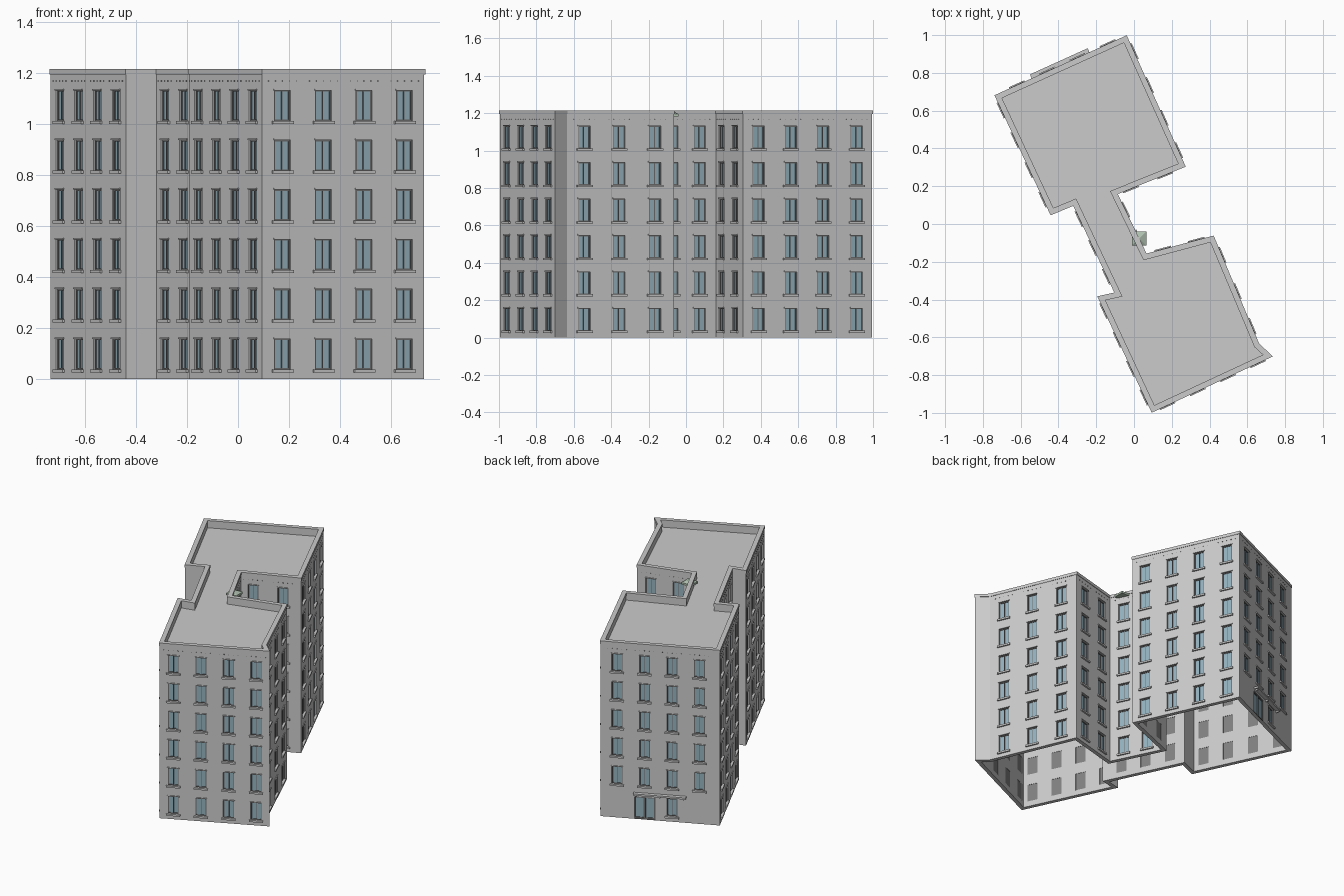
import bpy, bmesh
from mathutils import Vector

if "Cube" in bpy.data.objects:
    bpy.data.objects.remove(bpy.data.objects["Cube"])

H, T, ROOF = 1.215, 0.026, 1.165          # wall top, wall thickness, roof level
WW, Z0, WH, PITCH = 0.07, 0.037, 0.12, 0.195

# footprint corner (counter-clockwise) + window positions along the wall that starts there
PLAN = [
    ((-0.04, 0.995), (.14, .37, .60, .83)),    # entrance wall
    ((-0.735, 0.68), (.12, .37, .62, .87)),
    ((-0.44, 0.05), ()),
    ((-0.32, 0.10), (.15, .48, .81)),
    ((-0.10, -0.365), ()),
    ((-0.19, -0.385), (.12, .37, .62, .87)),
    ((0.095, -0.995), (.125, .378, .63, .88)),
    ((0.73, -0.70), ()),
    ((0.66, -0.635), (.16, .487, .823)),
    ((0.42, -0.065), (.25, .75)),
    ((0.065, -0.16), (.27, .73)),
    ((-0.09, 0.16), (.20, .70)),
    ((0.27, 0.305), (.12, .37, .62, .88)),
]
P = [Vector(p) for p, _ in PLAN]
N = len(P)


def edge(i):
    """start, direction, outward normal, length of wall i"""
    a, b = P[i % N], P[(i + 1) % N]
    d = (b - a).normalized()
    return a, d, Vector((d.y, -d.x)), (b - a).length


def offset(dist):
    """footprint moved outwards by dist, mitred"""
    out = []
    for i in range(N):
        n1, n2 = edge(i - 1)[2], edge(i)[2]
        out.append(P[i] + (n1 + n2) * dist / (1 + n1.dot(n2)))
    return out


def material(name, col):
    m = bpy.data.materials.new(name)
    m.diffuse_color = (*col, 1)
    m.use_nodes = True
    m.node_tree.nodes["Principled BSDF"].inputs["Base Color"].default_value = m.diffuse_color
    return m


def finish(bm, name, mat=None):
    bmesh.ops.remove_doubles(bm, verts=bm.verts, dist=1e-5)
    me = bpy.data.meshes.new(name)
    bm.to_mesh(me)
    bm.free()
    ob = bpy.data.objects.new(name, me)
    bpy.context.collection.objects.link(ob)
    if mat:
        me.materials.append(mat)
    return ob


def quad(bm, *pts):
    bm.faces.new([bm.verts.new(p) for p in pts])


def at(i, u, dep, z):
    """point on wall i: u along it, dep outwards from its face"""
    a, d, n, _ = edge(i)
    p = a + d * u + n * dep
    return Vector((p.x, p.y, z))


def box(bm, i, u0, u1, d0, d1, z0, z1):
    v = [bm.verts.new(at(i, u, d, z)) for z in (z0, z1)
         for u, d in ((u0, d1), (u1, d1), (u1, d0), (u0, d0))]
    for f in ((3, 2, 1, 0), (4, 5, 6, 7), (0, 1, 5, 4), (1, 2, 6, 5), (2, 3, 7, 6), (3, 0, 4, 7)):
        bm.faces.new([v[k] for k in f])


def prism(bm, pts, z0, z1):
    lo = [bm.verts.new((p.x, p.y, z0)) for p in pts]
    hi = [bm.verts.new((p.x, p.y, z1)) for p in pts]
    bm.faces.new(lo[::-1])
    bm.faces.new(hi)
    for k in range(len(pts)):
        j = (k + 1) % len(pts)
        bm.faces.new((lo[k], lo[j], hi[j], hi[k]))


def ring(bm, inner, outer, z0, z1, sides=True):
    for k in range(N):
        j = (k + 1) % N
        a, b, c, d = inner[k], inner[j], outer[j], outer[k]
        quad(bm, *[(p.x, p.y, z1) for p in (d, c, b, a)])
        quad(bm, *[(p.x, p.y, z0) for p in (a, b, c, d)])
        if sides:
            quad(bm, (d.x, d.y, z0), (c.x, c.y, z0), (c.x, c.y, z1), (d.x, d.y, z1))
            quad(bm, (b.x, b.y, z0), (a.x, a.y, z0), (a.x, a.y, z1), (b.x, b.y, z1))


walls, frames, glass, blinds, sills, studs, door = [bmesh.new() for _ in range(7)]
inner = offset(-T)
DOOR = (0.28, 0.46, 0.155)

for i, (_, cols) in enumerate(PLAN):
    a, d, n, L = edge(i)
    holes = []
    for c in cols:
        for r in range(6):
            if i == 0 and r == 0 and c != .60:      # ground floor by the entrance
                continue
            z = Z0 + r * PITCH
            u0, u1, z1 = c * L - WW / 2, c * L + WW / 2, z + WH
            holes.append((u0, u1, z, z1))
            # sill, lintel, frame, panes and blind
            box(sills, i, u0 - .010, u1 + .010, -.012, .010, z - .012, z)
            box(sills, i, u0 - .004, u1 + .004, -.006, .005, z1, z1 + .006)
            for x0, x1 in ((u0, u0 + .006), (u1 - .006, u1), (c * L - .002, c * L + .002)):
                box(frames, i, x0, x1, -.018, -.006, z, z1)
            for y0, y1 in ((z, z + .005), (z1 - .005, z1)):
                box(frames, i, u0 + .006, u1 - .006, -.018, -.006, y0, y1)
            box(glass, i, u0 + .006, u1 - .006, -.013, -.010, z + .005, z1 - .005)
            box(blinds, i, u0, u1, -.024, -.020, z, z1)
        # small studs below the parapet
        for k in (-.06, -.03, 0, .03, .06):
            box(studs, i, c * L + k - .002, c * L + k + .002, -.001, .003, 1.166, 1.170)
    if i == 0:
        # double entrance door
        u0, u1, z1 = DOOR[0] * L, DOOR[1] * L, DOOR[2]
        holes.append((u0, u1, 0, z1))
        m = (u0 + u1) / 2
        for x0, x1 in ((u0, u0 + .008), (m - .006, m + .006), (u1 - .008, u1)):
            box(door, i, x0, x1, -.02, -.004, 0, z1)
        for y0, y1 in ((0, .012), (z1 - .008, z1)):
            box(door, i, u0, u1, -.019, -.005, y0, y1)
        box(glass, i, u0, u1, -.013, -.010, 0.002, z1 - .002)
        box(blinds, i, u0, u1, -.024, -.020, 0, z1)
    # wall skins as a grid with the openings left out
    us = sorted({round(x, 5) for h in holes for x in h[:2]})
    zs = sorted({round(x, 5) for h in holes for x in h[2:]} | {0, H})
    j = (i + 1) % N
    for dep, s, e in ((0, 0, L), (-T, (inner[i] - a).dot(d), (inner[j] - a).dot(d))):
        ul = [s] + us + [e]
        for x0, x1 in zip(ul, ul[1:]):
            for y0, y1 in zip(zs, zs[1:]):
                mx, my = (x0 + x1) / 2, (y0 + y1) / 2
                if any(h[0] < mx < h[1] and h[2] < my < h[3] for h in holes):
                    continue
                q = [at(i, x0, dep, y0), at(i, x1, dep, y0), at(i, x1, dep, y1), at(i, x0, dep, y1)]
                quad(walls, *(q if dep == 0 else q[::-1]))
    # reveals
    for u0, u1, z0, z1 in holes:
        c4 = [(u0, z0), (u1, z0), (u1, z1), (u0, z1)]
        for k in range(4):
            (x0, y0), (x1, y1) = c4[k], c4[(k + 1) % 4]
            quad(walls, at(i, x0, 0, y0), at(i, x1, 0, y1), at(i, x1, -T, y1), at(i, x0, -T, y0))

ring(walls, inner, P, 0, H, sides=False)

dark = material("dark_frame", (.16, .16, .16))
blue = material("window_blue", (.30, .45, .52))
shade = material("blind_grey", (.22, .22, .22))
green = material("pale_green", (.42, .52, .42))

finish(walls, "walls")
finish(frames, "window_frames", dark)
finish(glass, "window_glass", blue)
finish(blinds, "window_blinds", shade)
finish(sills, "window_sills")
finish(studs, "parapet_studs", dark)
finish(door, "entrance_door", dark)

# roof slab
bm = bmesh.new()
prism(bm, inner, ROOF - .02, ROOF)
finish(bm, "roof")

# parapet coping
bm = bmesh.new()
ring(bm, offset(-T - .001), offset(.003), H - .02, H + .0005)
finish(bm, "parapet_coping")

# entrance canopy with brackets
bm = bmesh.new()
L = edge(0)[3]
box(bm, 0, .28 * L, .72 * L, -.002, .026, .172, .184)
for f in (.30, .50, .70):
    box(bm, 0, f * L - .003, f * L + .003, -.002, .018, .162, .172)
finish(bm, "entrance_canopy")

# small rooftop hatch with a hipped lid
bm = bmesh.new()
cx, cy, hx, hy = .027, -.077, .038, .036
base = [Vector((cx + sx * hx, cy + sy * hy)) for sx, sy in ((-1, -1), (1, -1), (1, 1), (-1, 1))]
prism(bm, base, 1.182, 1.196)
lid = [bm.verts.new((p.x, p.y, 1.196)) for p in base]
tip = bm.verts.new((cx, cy, 1.213))
for k in range(4):
    bm.faces.new((lid[k], lid[(k + 1) % 4], tip))
finish(bm, "roof_hatch", green)
